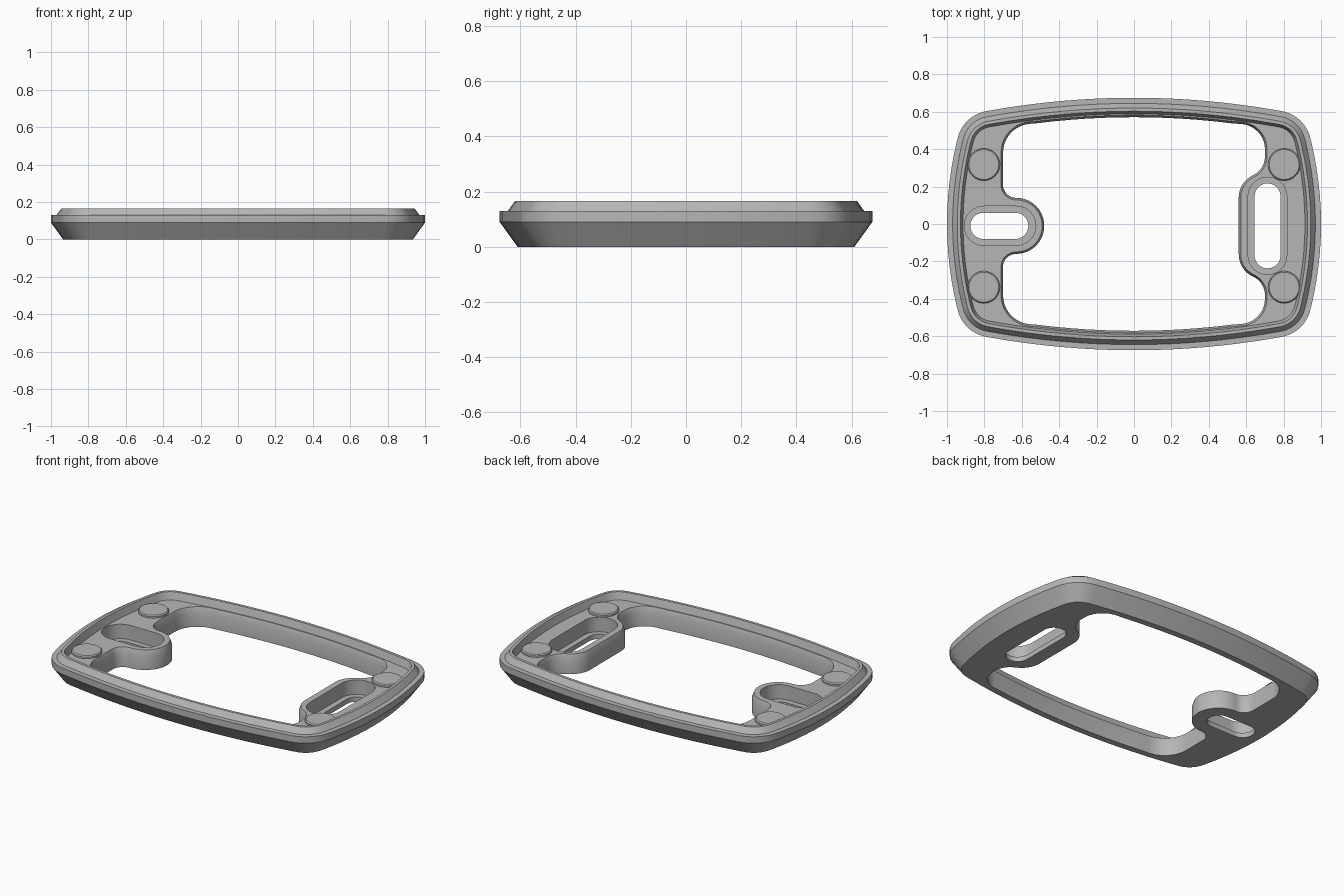
import bpy, bmesh, math
from mathutils import Vector

if "Cube" in bpy.data.objects:
    bpy.data.objects.remove(bpy.data.objects["Cube"])

FLOOR = 0.12      # recessed deck height
MID = -0.01       # centre line of slots and pads

grey = bpy.data.materials.new("plain grey")
grey.diffuse_color = (0.47, 0.47, 0.47, 1)
grey.use_nodes = True
grey.node_tree.nodes["Principled BSDF"].inputs["Base Color"].default_value = grey.diffuse_color


def rounded(corners, seg=10):
    """Counter-clockwise outline from (x, y, radius) corners."""
    out = []
    n = len(corners)
    for i, (x, y, r) in enumerate(corners):
        p = Vector((x, y))
        if r == 0:
            out.append(p)
            continue
        a = (Vector(corners[i - 1][:2]) - p).normalized()
        b = (Vector(corners[(i + 1) % n][:2]) - p).normalized()
        half = a.angle(b) / 2
        centre = p + (a + b).normalized() * (r / math.sin(half))
        start = p + a * (r / math.tan(half)) - centre
        end = p + b * (r / math.tan(half)) - centre
        a0 = math.atan2(start.y, start.x)
        sweep = math.atan2(end.y, end.x) - a0
        sweep = (sweep + math.pi) % (2 * math.pi) - math.pi
        for k in range(seg + 1):
            t = a0 + sweep * k / seg
            out.append(centre + Vector((math.cos(t), math.sin(t))) * r)
    return out


def inset(outline, d):
    """Move a counter-clockwise outline inward by d."""
    out = []
    n = len(outline)
    for i, p in enumerate(outline):
        e1 = (p - outline[i - 1]).normalized()
        e2 = (outline[(i + 1) % n] - p).normalized()
        n1, n2 = Vector((-e1.y, e1.x)), Vector((-e2.y, e2.x))
        out.append(p + (n1 + n2) * (d / (1 + n1.dot(n2))))
    return out


def loft(name, outline, levels):
    """Closed solid through (inset, z) levels, capped at both ends."""
    bm = bmesh.new()
    rings = [[bm.verts.new((p.x, p.y, z)) for p in inset(outline, d)] for d, z in levels]
    for lo, hi in zip(rings, rings[1:]):
        for i in range(len(lo)):
            j = (i + 1) % len(lo)
            bm.faces.new((lo[i], lo[j], hi[j], hi[i]))
    bm.faces.new(rings[0][::-1])
    bm.faces.new(rings[-1])
    bmesh.ops.recalc_face_normals(bm, faces=bm.faces)
    me = bpy.data.meshes.new(name)
    bm.to_mesh(me)
    bm.free()
    me.materials.append(grey)
    ob = bpy.data.objects.new(name, me)
    bpy.context.collection.objects.link(ob)
    return ob


def capsule(x0, x1, half):
    r = min((x1 - x0) / 2, half) * 0.995
    return rounded([(x0, MID - half, r), (x1, MID - half, r),
                    (x1, MID + half, r), (x0, MID + half, r)])


def smooth(ob):
    bpy.ops.object.select_all(action='DESELECT')
    bpy.context.view_layer.objects.active = ob
    ob.select_set(True)
    bpy.ops.object.shade_smooth_by_angle(angle=math.radians(25))


# Bulged outer outline
xs = [-0.76 + 1.52 * i / 16 for i in range(17)]
ys = [-0.44 + 0.88 * i / 12 for i in range(13)]
outer = [(x, -0.675 + 0.115 * x * x, 0) for x in xs] + [(0.91, -0.582, 0.19)]
outer += [(1 - 0.27 * y * y, y, 0) for y in ys] + [(0.91, 0.582, 0.19)]
outer += [(x, 0.675 - 0.115 * x * x, 0) for x in xs[::-1]] + [(-0.91, 0.582, 0.19)]
outer += [(-1 + 0.27 * y * y, y, 0) for y in ys[::-1]] + [(-0.91, -0.582, 0.19)]

# Frame: flared base, step, sloped lip and recessed deck
frame = loft("frame", rounded(outer), [
    (0.065, 0), (0, 0.09), (0, 0.13), (0.03, 0.13),
    (0.055, 0.165), (0.072, 0.165), (0.086, FLOOR)])

# Central opening with a tab on each short side
xo = [-0.52 + 1.04 * i / 12 for i in range(13)]
opening = [(x, -0.571 + 0.12 * x * x, 0) for x in xo]
opening += [(0.70, -0.525, 0.135), (0.70, MID - 0.305, 0.11), (0.56, MID - 0.23, 0.13),
            (0.56, MID + 0.23, 0.13), (0.70, MID + 0.305, 0.11), (0.70, 0.525, 0.135)]
opening += [(x, 0.571 - 0.12 * x * x, 0) for x in xo[::-1]]
opening += [(-0.70, 0.525, 0.155), (-0.70, MID + 0.15, 0.069), (-0.48, MID + 0.15, 0.149),
            (-0.48, MID - 0.15, 0.149), (-0.70, MID - 0.15, 0.069), (-0.70, -0.525, 0.155)]

cutters = [
    loft("opening_cutter", rounded(opening),
         [(0, -0.05), (0, FLOOR - 0.03), (-0.011, FLOOR), (-0.011, 0.25)]),
    loft("left_pocket_cutter", capsule(-0.907, -0.525, 0.105), [(0, 0.03), (0, 0.25)]),
    loft("left_slot_cutter", capsule(-0.875, -0.565, 0.07), [(0, -0.05), (0, 0.2)]),
    loft("right_pocket_cutter", capsule(0.61, 0.817, 0.26), [(0, 0.03), (0, 0.25)]),
    loft("right_slot_cutter", capsule(0.645, 0.783, 0.227), [(0, -0.05), (0, 0.2)]),
]
bpy.context.view_layer.objects.active = frame
for c in cutters:
    mod = frame.modifiers.new(c.name, 'BOOLEAN')
    mod.operation = 'DIFFERENCE'
    mod.solver = 'EXACT'
    mod.object = c
    bpy.ops.object.modifier_apply(modifier=mod.name)
for c in cutters:
    bpy.data.objects.remove(c)
smooth(frame)

# Round pads on the deck
circle = [Vector((math.cos(a), math.sin(a))) * 0.086
          for a in (2 * math.pi * i / 40 for i in range(40))]
for side, sx in (("left", -1), ("right", 1)):
    for end, sy in (("front", -1), ("back", 1)):
        pad = loft(f"{side}_{end}_pad", circle,
                   [(0, FLOOR - 0.01), (0, FLOOR + 0.010), (0.006, FLOOR + 0.016)])
        pad.location = (0.803 * sx, MID + 0.328 * sy, 0)
        smooth(pad)
